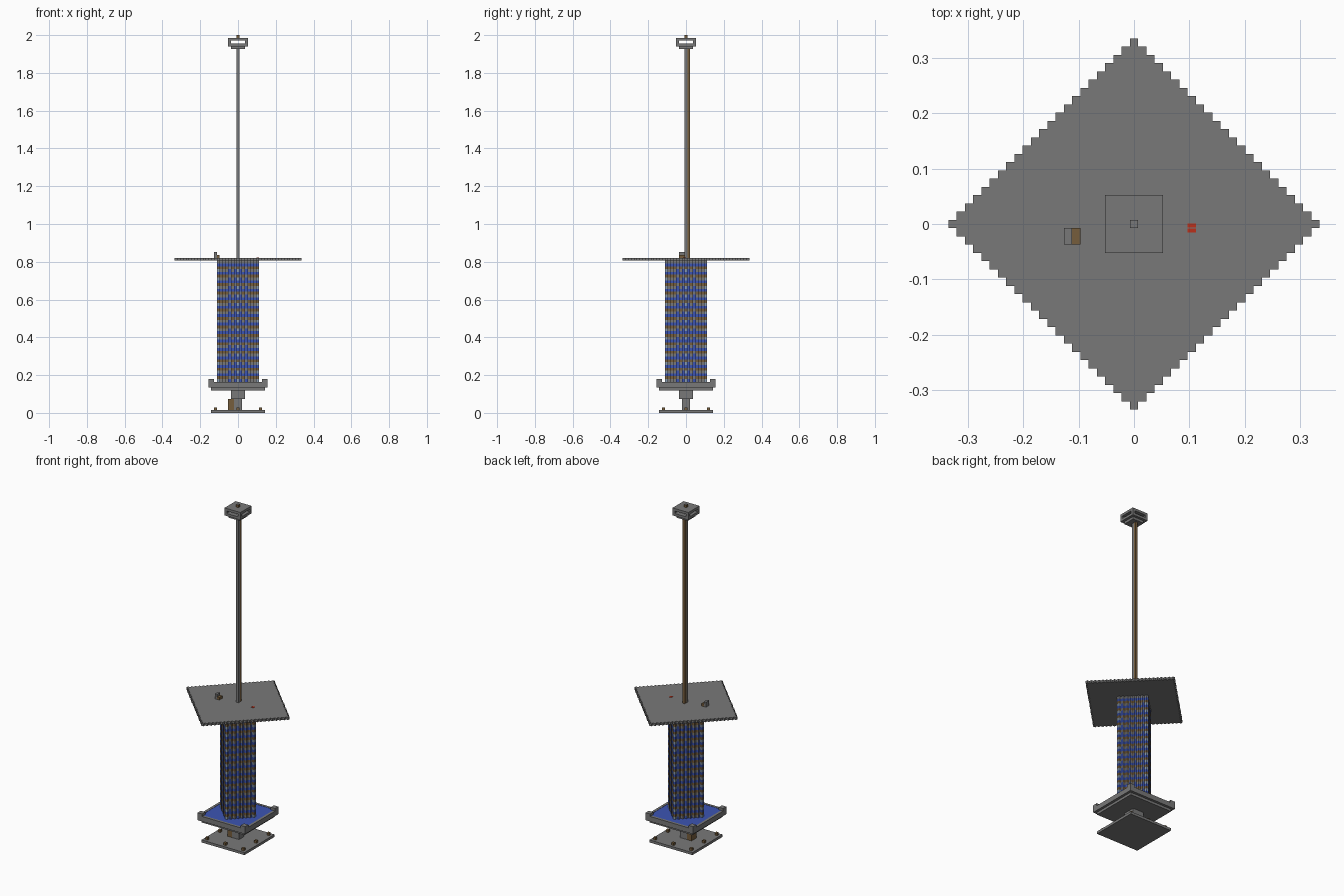
import bpy, bmesh
from mathutils import Vector

if "Cube" in bpy.data.objects:
    bpy.data.objects.remove(bpy.data.objects["Cube"])

U = 2 / 134  # size of one block


def material(name, rgb):
    m = bpy.data.materials.new(name)
    m.use_nodes = True
    color = (*rgb, 1)
    m.diffuse_color = color
    m.node_tree.nodes["Principled BSDF"].inputs["Base Color"].default_value = color
    return m


GREY = material("stone grey", (0.19, 0.19, 0.19))
BROWN = material("wood brown", (0.18, 0.11, 0.045))
BLUE = material("deep blue", (0.045, 0.09, 0.45))
PALE = material("pale glass", (0.25, 0.33, 0.43))
RED = material("signal red", (0.5, 0.03, 0.01))


def finish(name, bm, mats):
    bmesh.ops.recalc_face_normals(bm, faces=bm.faces)
    mesh = bpy.data.meshes.new(name)
    bm.to_mesh(mesh)
    bm.free()
    for m in mats:
        mesh.materials.append(m)
    obj = bpy.data.objects.new(name, mesh)
    bpy.context.collection.objects.link(obj)
    return obj


def box(name, mat, x, y, z):
    """Box from first to last block (inclusive) on each axis."""
    bm = bmesh.new()
    bmesh.ops.create_cube(bm, size=1)
    lo = Vector((x[0] - .5, y[0] - .5, z[0])) * U
    hi = Vector((x[1] + .5, y[1] + .5, z[1] + 1)) * U
    for v in bm.verts:
        v.co = [a + (b - a) * (c + .5) for a, b, c in zip(lo, hi, v.co)]
    return finish(name, bm, [mat])


def slab(name, mat, r, z0, z1):
    return box(name, mat, (-r, r), (-r, r), (z0, z1))


def stepped_outline(n):
    """Stair-edged diamond outline with n blocks from centre to tip."""
    quarter = []
    for k in range(n + 1):
        quarter.append((n - k + .5, k + .5))
        if k < n:
            quarter.append((n - k - .5, k + .5))
    points = []
    for _ in range(4):
        points += quarter
        quarter = [(-y, x) for x, y in quarter]
    return points


def diamond(name, mats, n, z0, z1, rule):
    """Diamond prism in one-block courses; rule picks each side's material."""
    bm = bmesh.new()
    outline = stepped_outline(n)
    rings = [[bm.verts.new((x * U, y * U, z * U)) for x, y in outline]
             for z in range(z0, z1 + 2)]
    count = len(outline)
    for level, (low, high) in enumerate(zip(rings, rings[1:])):
        for i in range(count):
            j = (i + 1) % count
            f = bm.faces.new((low[i], low[j], high[j], high[i]))
            c = f.calc_center_median() / U
            f.material_index = rule(z0 + level, c.x, c.y)
    bm.faces.new(rings[0])
    bm.faces.new(rings[-1])
    return finish(name, bm, mats)


# Ground plate with pegs around its edge
slab("ground_plate", GREY, 9, 0, 0)
for px in (-8, 0, 8):
    for py in (-8, 0, 8):
        if px or py:
            box("edge_peg", BROWN, (px, px), (py, py), (1, 1))

# Stem and its collar, with a wooden stack on one side
slab("stem", GREY, 1, 1, 4)
box("wood_stack", BROWN, (-3, -2), (-1, 1), (1, 4))
slab("stem_collar", GREY, 2, 5, 7)

# Basin: floor, rim, raised corners and blue pool
slab("basin_underside", GREY, 9, 8, 8)
slab("basin_floor", GREY, 10, 9, 9)
slab("pool", BLUE, 9, 10, 10).scale.z = 0.99
for s in (-10, 10):
    box("basin_rim_side", GREY, (s, s), (-10, 10), (10, 10))
    box("basin_rim_end", GREY, (-9, 9), (s, s), (10, 10))
    for t in (-1, 1):
        a, b = sorted((t * 9, t * 10))
        c, d = sorted((s * 9 // 10, s))
        box("rim_corner", GREY, (a, b), (c, d), (11, 11))


# Tower: repeating courses of wood, blue and glass
def tower_rule(z, x, y):
    if z == 53:
        return 0
    column = round(min(abs(x), abs(y)))
    course = z % 3
    if course == 0:
        return 1 if column % 2 == 0 else 0
    if course == 1:
        return 2
    return 3 if column in (0, 5) else (2 if column % 2 else 0)


diamond("tower", [GREY, BROWN, BLUE, PALE], 7, 11, 53, tower_rule)

# Wide deck with a seat and a red marker
diamond("deck", [GREY], 22, 54, 54, lambda z, x, y: 0)
box("seat_back", GREY, (-8, -8), (-2, -1), (55, 56))
box("seat", BROWN, (-7, -7), (-2, -1), (55, 55))
for y in (-0.2, -0.8):
    mark = box("red_marker", RED, (7, 7), (y + .25, y - .25), (55, 55))
    mark.scale.z = 0.1
    mark.location.z = 55 * U * 0.9

# Mast with a wooden strip on its back
slab("mast", GREY, 0, 55, 128)
box("mast_ladder", BROWN, (0, 0), (1, 1), (55, 128))

# Lookout at the top
slab("lookout_base", GREY, 2, 129, 129)
slab("lookout_floor", GREY, 3, 130, 130)
for px in (-3, 3):
    for py in (-3, 3):
        box("lookout_post", GREY, (px, px), (py, py), (131, 131))
slab("lookout_roof", GREY, 3, 132, 132)
tip = slab("roof_tip", BROWN, 0, 133, 133)
tip.data.materials.append(GREY)
for face in tip.data.polygons:
    face.material_index = int(face.normal.z > 0.5)
